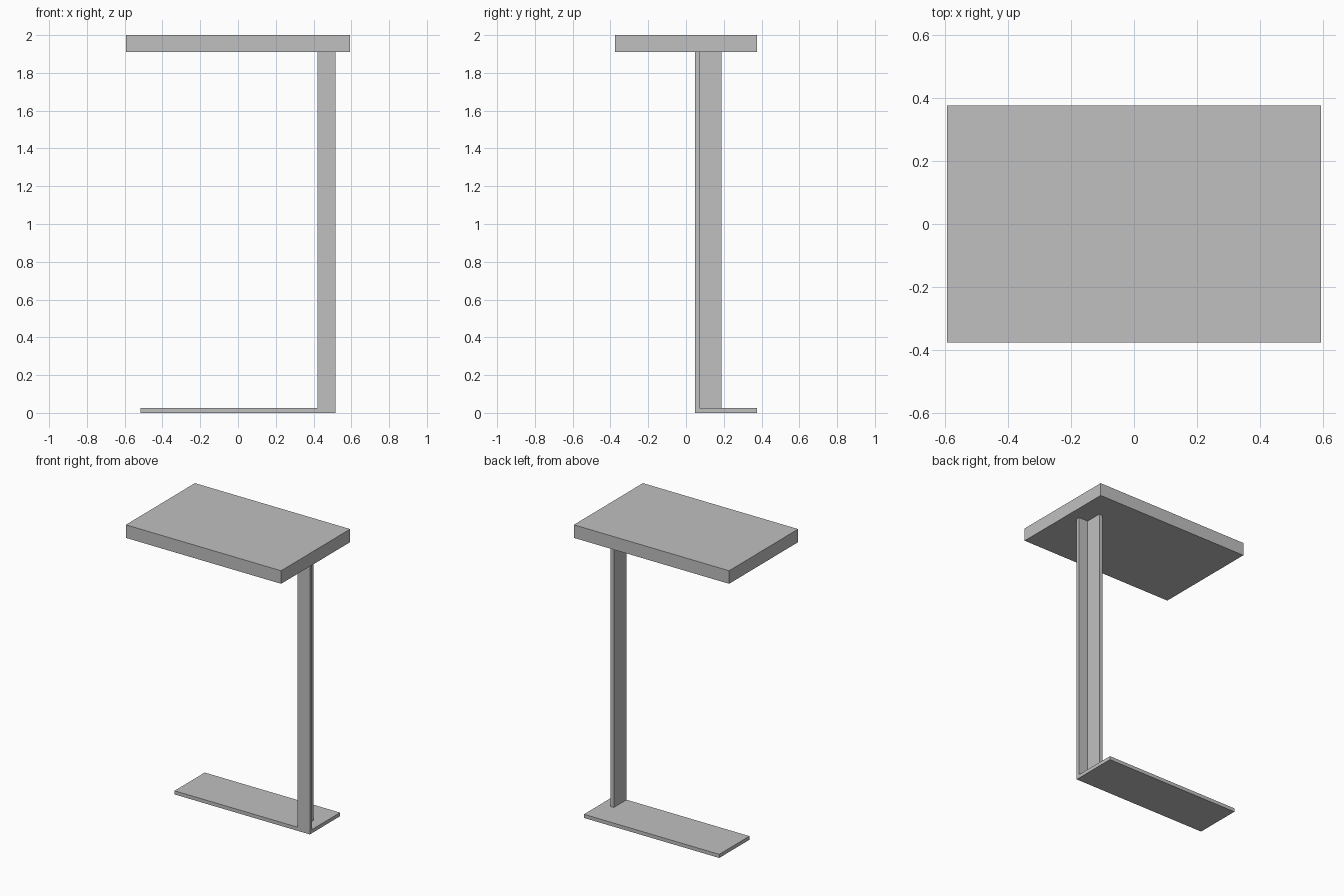
import bpy
import bmesh

# Remove the default cube only
cube = bpy.data.objects.get("Cube")
if cube:
    bpy.data.objects.remove(cube, do_unlink=True)

# Single grey finish
GREY = (0.53, 0.53, 0.53, 1.0)
grey = bpy.data.materials.new("plain_grey")
grey.use_nodes = True
grey.diffuse_color = GREY
grey.node_tree.nodes["Principled BSDF"].inputs["Base Color"].default_value = GREY


def prism(name, outline, bottom, top):
    """Extrude a counter-clockwise plan outline between two heights."""
    bm = bmesh.new()
    face = bm.faces.new([bm.verts.new((x, y, bottom)) for x, y in outline])
    result = bmesh.ops.extrude_face_region(bm, geom=[face])
    raised = [v for v in result["geom"] if isinstance(v, bmesh.types.BMVert)]
    bmesh.ops.translate(bm, verts=raised, vec=(0, 0, top - bottom))
    bmesh.ops.recalc_face_normals(bm, faces=bm.faces)
    mesh = bpy.data.meshes.new(name)
    bm.to_mesh(mesh)
    bm.free()
    mesh.materials.append(grey)
    obj = bpy.data.objects.new(name, mesh)
    bpy.context.collection.objects.link(obj)
    return obj


def rectangle(x0, x1, y0, y1):
    return [(x0, y0), (x1, y0), (x1, y1), (x0, y1)]


# Shared dimensions
PLATE = 0.025
HALF_W, HALF_D = 0.592, 0.376
TOP_UNDERSIDE = 1.91
FRONT = 0.047
POST_X0, POST_X1, POST_BACK = 0.42, 0.515, 0.187

# Thick table top
prism("table_top", rectangle(-HALF_W, HALF_W, -HALF_D, HALF_D), TOP_UNDERSIDE, 2.0)

# Thin floor plate, flush with the back edge of the top
prism("base_plate", rectangle(-0.517, POST_X1, FRONT, HALF_D), 0, PLATE)

# Angle-section post: flange across the front, web running back on its inner side
angle = [
    (POST_X0, FRONT),
    (POST_X1, FRONT),
    (POST_X1, FRONT + PLATE),
    (POST_X0 + PLATE, FRONT + PLATE),
    (POST_X0 + PLATE, POST_BACK),
    (POST_X0, POST_BACK),
]
prism("angle_post", angle, PLATE, TOP_UNDERSIDE)
